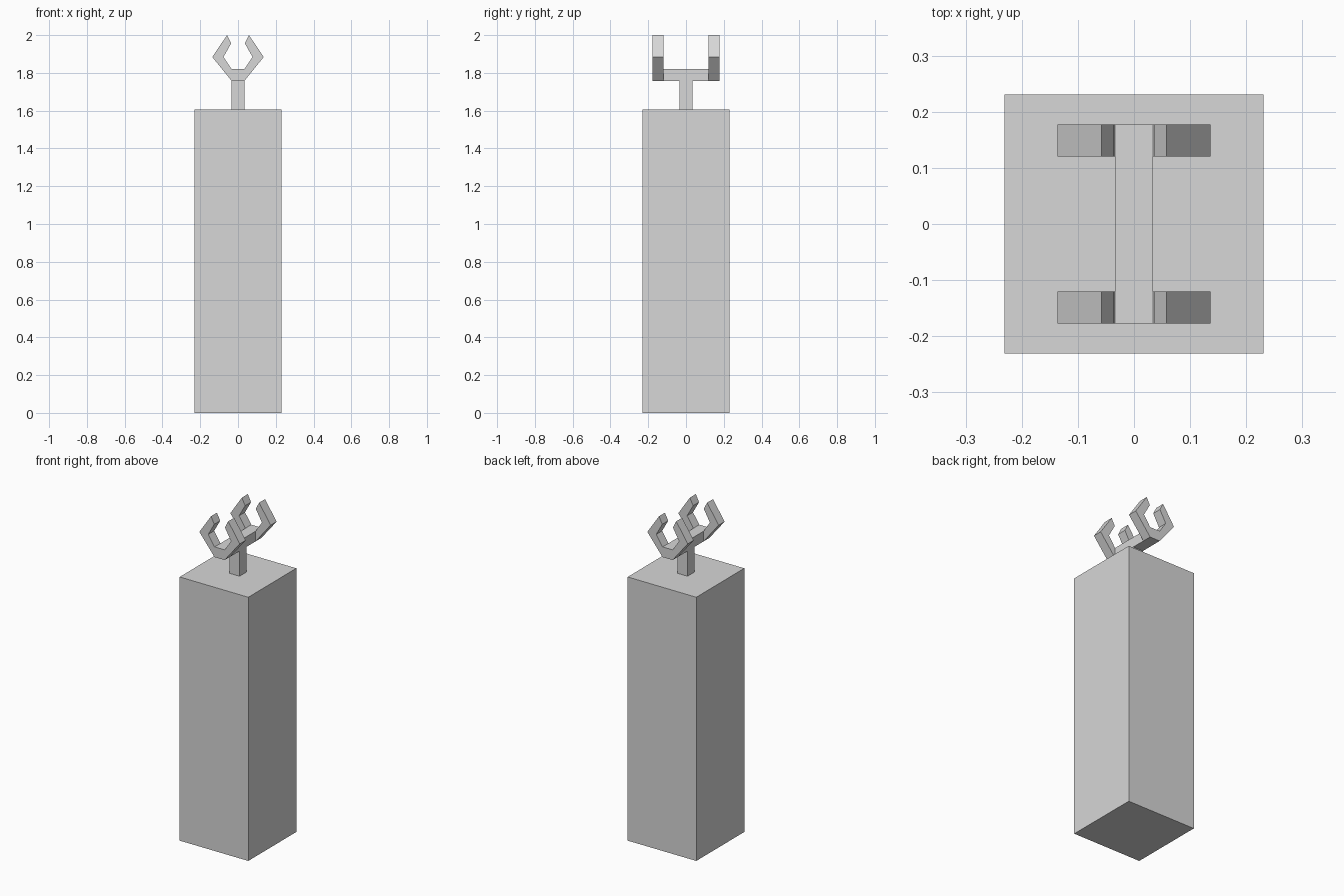
import bpy
import bmesh
from mathutils import Vector

cube = bpy.data.objects.get("Cube")
if cube:
    bpy.data.objects.remove(cube, do_unlink=True)

# Single plain grey finish
GREY = (0.68, 0.68, 0.68, 1.0)
grey = bpy.data.materials.new("plain grey")
grey.use_nodes = True
grey.diffuse_color = GREY
grey.node_tree.nodes["Principled BSDF"].inputs["Base Color"].default_value = GREY


def extrude_profile(name, points, y0, y1):
    """Solid made from an x-z outline swept from y0 to y1."""
    bm = bmesh.new()
    face = bm.faces.new([bm.verts.new((x, y0, z)) for x, z in points])
    swept = bmesh.ops.extrude_face_region(bm, geom=[face])["geom"]
    moved = [g for g in swept if isinstance(g, bmesh.types.BMVert)]
    bmesh.ops.translate(bm, verts=moved, vec=Vector((0, y1 - y0, 0)))
    bmesh.ops.recalc_face_normals(bm, faces=bm.faces)
    mesh = bpy.data.meshes.new(name)
    bm.to_mesh(mesh)
    bm.free()
    mesh.materials.append(grey)
    obj = bpy.data.objects.new(name, mesh)
    bpy.context.collection.objects.link(obj)
    return obj


def block(name, half_x, half_y, z0, z1):
    outline = [(-half_x, z0), (half_x, z0), (half_x, z1), (-half_x, z1)]
    return extrude_profile(name, outline, -half_y, half_y)


BODY = 0.231
STEM = 0.034
BODY_TOP, BAR_BOTTOM, BAR_TOP = 1.605, 1.758, 1.82
CLAW_INNER, CLAW_OUTER = 0.12, 0.177

# Tall body, stem and crossbar
block("body", BODY, BODY, 0, BODY_TOP)
block("stem", STEM, STEM, BODY_TOP, BAR_BOTTOM)
block("crossbar", STEM, CLAW_INNER, BAR_BOTTOM, BAR_TOP)

# Open claws at both ends of the crossbar, outline mirrored in x
half = [(STEM, BAR_BOTTOM), (0.136, 1.884), (0.058, 2.0),
        (0.036, 1.957), (0.077, 1.884), (STEM, BAR_TOP)]
claw = half + [(-x, z) for x, z in reversed(half)]
extrude_profile("front_claw", claw, -CLAW_OUTER, -CLAW_INNER)
extrude_profile("back_claw", claw, CLAW_INNER, CLAW_OUTER)
